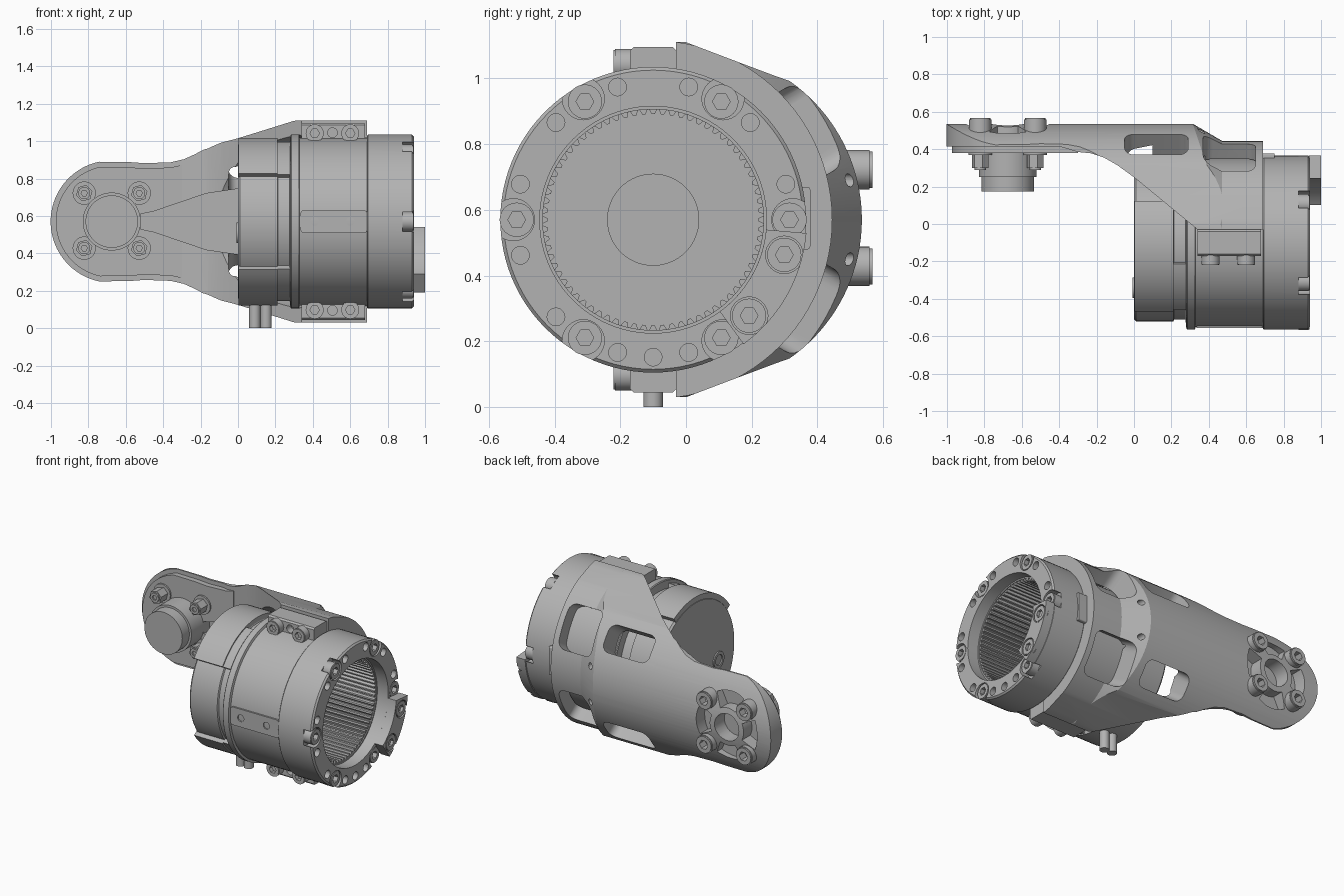
import bpy, bmesh, math
from math import sin, cos, radians, tau
from mathutils import Matrix, Vector

if "Cube" in bpy.data.objects:
    bpy.data.objects.remove(bpy.data.objects["Cube"])

AY, AZ = -0.10, 0.57          # axis of the motor, parallel to x
HX = -0.675                   # centre of the arm head

metal = bpy.data.materials.new("grey metal")
metal.use_nodes = True
metal.diffuse_color = (0.45, 0.45, 0.45, 1)
metal.node_tree.nodes["Principled BSDF"].inputs["Base Color"].default_value = (0.45, 0.45, 0.45, 1)


def finish(name, bm):
    bmesh.ops.remove_doubles(bm, verts=bm.verts, dist=1e-5)
    bmesh.ops.recalc_face_normals(bm, faces=bm.faces)
    mesh = bpy.data.meshes.new(name)
    bm.to_mesh(mesh)
    bm.free()
    mesh.materials.append(metal)
    ob = bpy.data.objects.new(name, mesh)
    bpy.context.collection.objects.link(ob)
    return ob


def prism(name, polys, axis, lo, hi, matrix=None):
    """Extrude flat outlines along an axis."""
    place = {"x": lambda u, v: (lo, u, v), "y": lambda u, v: (u, lo, v), "z": lambda u, v: (u, v, lo)}[axis]
    step = Vector([(hi - lo) * (axis == a) for a in "xyz"])
    bm = bmesh.new()
    for poly in polys:
        face = bm.faces.new([bm.verts.new(place(*p)) for p in poly])
        top = bmesh.ops.extrude_face_region(bm, geom=[face])["geom"]
        bmesh.ops.translate(bm, vec=step, verts=[g for g in top if isinstance(g, bmesh.types.BMVert)])
    if matrix:
        bmesh.ops.transform(bm, matrix=matrix, verts=bm.verts)
    return finish(name, bm)


def lathe(name, profile, steps=96):
    """Revolve (x, radius) points about the motor axis."""
    bm = bmesh.new()
    vs = [bm.verts.new((x, AY, AZ + r)) for x, r in profile]
    es = [bm.edges.new(pair) for pair in zip(vs, vs[1:])]
    bmesh.ops.spin(bm, geom=vs + es, cent=(0, AY, AZ), axis=(1, 0, 0), angle=tau, steps=steps, use_merge=True)
    return finish(name, bm)


def arc(u, v, r, a0=0, a1=360, n=32):
    last = n if a1 - a0 == 360 else n - 1
    return [(u + r * cos(radians(a0 + (a1 - a0) * i / last)),
             v + r * sin(radians(a0 + (a1 - a0) * i / last))) for i in range(n)]


def sector(u, v, r0, r1, a0, a1):
    return arc(u, v, r1, a0, a1, 24) + arc(u, v, r0, a0, a1, 24)[::-1]


def rounded(u0, u1, v0, v1, r):
    pts = []
    for i, (u, v) in enumerate([(u1 - r, v1 - r), (u0 + r, v1 - r), (u0 + r, v0 + r), (u1 - r, v0 + r)]):
        pts += arc(u, v, r, 90 * i, 90 * i + 90, 6)
    return pts


def boolean(ob, cutter, operation="DIFFERENCE"):
    mod = ob.modifiers.new("cut", "BOOLEAN")
    mod.object, mod.operation, mod.solver = cutter, operation, "EXACT"
    result = bpy.data.meshes.new_from_object(ob.evaluated_get(bpy.context.evaluated_depsgraph_get()))
    ob.modifiers.clear()
    ob.data = result
    bpy.data.objects.remove(cutter)


def polar(angle, r):
    return AY + r * cos(radians(angle)), AZ + r * sin(radians(angle))


# One socket screw mesh, shared by every screw
screw = prism("screw_master", [arc(0, 0, 1)], "z", 0, 0.92)
boolean(screw, prism("screw_rim", [arc(0, 0, 0.92)], "z", 0.5, 1), "UNION")
boolean(screw, prism("socket", [arc(0, 0, 0.52, n=6)], "z", 0.5, 1.2))
screw_mesh = screw.data
bpy.data.objects.remove(screw)


def add_screw(name, base, direction, r, h):
    ob = bpy.data.objects.new(name, screw_mesh)
    bpy.context.collection.objects.link(ob)
    ob.location, ob.scale = base, (r, r, h)
    ob.rotation_euler = Vector(direction).to_track_quat("Z", "Y").to_euler()


# Motor housing with a deep bore
lathe("motor_housing", [(0, 0), (0, .41), (.012, .42), (.21, .42), (.215, .41), (.275, .41), (.28, .46),
                        (.285, .465), (.325, .465), (.33, .45), (.695, .45), (.695, .336), (.46, .336),
                        (.46, .14), (.466, .14), (.466, 0)])
# Raised covers above and below the recessed front of the housing
prism("rear_covers", [sector(AY, AZ, .40, .448, a, a + 85) for a in (60, 215)], "x", .002, .212)
prism("rear_cover_tabs", [sector(AY, AZ, .40, .44, a, a + 40) for a in (105, 215)], "x", .2, .29)
port = prism("rear_port", [arc(-.34, .51, .055)], "x", -.008, .05)
boolean(port, prism("port_hole", [arc(-.34, .51, .035)], "x", -.1, .03))
side_pad = prism("side_pad", [rounded(.335, .69, .51, .63, .015)], "y", -.557, -.447)
boolean(side_pad, prism("pad_holes", [arc(x, AZ, .023) for x in (.41, .6)], "y", -.6, -.52))
prism("cable_pins", [arc(x, AY, .03) for x in (.09, .15)], "z", 0, .2)

# Gear end: ring with screw pockets and threaded holes
ring = lathe("gear_ring", [(.69, .336), (.69, .46), (.695, .465), (.93, .465), (.94, .455), (.94, .345),
                           (.86, .345), (.86, .336), (.69, .336)])
boolean(ring, prism("pockets", [arc(*polar(60 * i, .425), .064) for i in range(6)], "x", .88, 1))
hole_angles = [a for a in range(15, 360, 30) if a not in (315, 345)] + [270]
boolean(ring, prism("holes", [arc(*polar(a, .418), .027, n=20) for a in hole_angles], "x", .87, 1))
for i in range(6):
    add_screw("ring_screw", (.88, *polar(60 * i, .415)), (1, 0, 0), .052, .057)
pitch = 5
prism("gear_teeth", [[polar(a * pitch - 2.2, .338), polar(a * pitch - .8, .321),
                      polar(a * pitch + .8, .321), polar(a * pitch + 2.2, .338)] for a in range(72)], "x", .46, .855)

# Curved bracket on the gear end
clip = prism("end_bracket", [sector(AY, AZ, .345, .468, -54, -5)], "x", .935, 1)
boolean(clip, prism("clip_pockets", [arc(*polar(a, .413), .057) for a in (-15, -45)], "x", .975, 1.1))
for a in (-15, -45):
    add_screw("end_bracket_screw", (.96, *polar(a, .413)), (1, 0, 0), .052, .038)
prism("end_tab", [rounded(.34, .378, .48, .67, .008)], "x", .68, .75)


# Arm outline, mirrored about the motor height
def arm_outline(inset=0.0):
    half = [(.8, .6), (.33, .545), (0, .47), (-.1, .43), (-.23, .36), (-.29, .333), (-.36, .317), (-.5, .312), (-.58, .318)]
    half = [(x, AZ + h - inset) for x, h in half]
    head = arc(HX, AZ, .327 - inset, 102, 258, 40)
    return half + head + [(x, 2 * AZ - z) for x, z in reversed(half)]


def arm_section():
    half = [(-.2, .54), (0, .54), (.15, .483), (.27, .438)]
    return ([(y, AZ - h) for y, h in half] + arc(.02, AZ, .515, -55, 55, 40)
            + [(y, AZ + h) for y, h in reversed(half)])


# Arm: side profile trimmed by the outline, the section and the tapered end
side = [(-1.1, .415), (-.4, .415), (-.3, .385), (-.23, .378), (-.16, .355), (-.09, .315), (0, .25), (.34, -.03),
        (.69, -.03), (.69, .6), (-1.1, .6)]
arm = prism("arm", [side], "z", -.2, 1.4)
boolean(arm, prism("outline", [arm_outline()], "y", -.5, 1), "INTERSECT")
boolean(arm, prism("section", [arm_section()], "x", -1.3, .9), "INTERSECT")
boolean(arm, lathe("taper", [(-1.3, 0), (-1.3, 1.576), (.47, .545), (.9, .545), (.9, 0)]), "INTERSECT")
boolean(arm, lathe("bore", [(-.12, 0), (-.12, .43), (0, .47), (.33, .47), (.35, .456), (.9, .456), (.9, 0)]))

# Inset front rim of the arm
arm_rim = prism("arm_rim", [arm_outline(.028)], "y", .38, .418)
boolean(arm_rim, prism("rim_limit", [rounded(-1.2, -.3, 0, 1.2, .01)], "y", .3, .5), "INTERSECT")

# Tapered channel along the inside of the arm
channel = [(-.52, .53), (-.45, .515), (-.17, .42), (.1, .38), (.1, .76), (-.17, .72), (-.45, .625), (-.52, .61)]
for part in (arm, arm_rim):
    boolean(part, prism("channel", [channel], "y", .1, .44))


# Lightening windows, above and below
def window(outline, origin_y, angle):
    m = Matrix.Translation((0, origin_y, AZ)) @ Matrix.Rotation(radians(angle - 90), 4, "X")
    boolean(arm, prism("window", [outline], "z", .34, .8, m))


for s in (1, -1):
    window(rounded(-.05, .29, -.09, .09, .05), .02, 37 * s)
    window(rounded(.37, .65, -.145, .145, .05), AY, 30 * s)

# Head openings and small back holes
slots = [sector(HX, AZ, .125, .225, a - 26, a + 26) for a in range(0, 360, 90)]
boolean(arm, prism("head_slots", slots, "y", .445, .7))
boolean(arm, prism("head_hole", [arc(HX, AZ, .09)], "y", .43, .7))
boolean(arm, prism("back_holes", [arc(.36, AZ + s * .12, .02, n=20) for s in (1, -1)], "y", .3, .7))

# Output boss and head fasteners
prism("output_boss", [arc(HX, AZ, .155, n=64)], "y", .25, .4)
prism("output_shaft", [arc(HX, AZ, .14, n=64)], "y", .175, .3)
for sx in (1, -1):
    for sz in (1, -1):
        x, z = HX + sx * .147, AZ + .005 + sz * .147
        add_screw("head_screw", (x, .44, z), (0, 1, 0), .06, .128)
        prism("nut_seat", [arc(x, z, .062)], "y", .37, .4)
        prism("head_nut", [arc(x, z, .045, 15, 375, 6)], "y", .3, .4)
        add_screw("nut_pin", (x, .31, z), (0, -1, 0), .032, .02)
prism("wire_eyelet", [arc(-.09, AZ + s * .2, .032) for s in (1, -1)], "y", .34, .43)

# Clamp blocks, top and bottom, with their screws
for s in (1, -1):
    block = [(-.17, .44), (-.17, .515), (-.16, .525), (-.04, .525), (-.03, .515), (-.03, .44)]
    clamp = prism("clamp_block", [[(y, AZ + s * h) for y, h in block]], "x", .34, .68)
    boolean(clamp, prism("clamp_hole", [arc(.505, AZ + s * .475, .026, n=20)], "y", -.3, -.12))
    for x in (.41, .6):
        add_screw("clamp_screw", (x, -.165, AZ + s * .472), (0, -1, 0), .048, .055)

# Smooth the round faces and keep the hard edges
meshes = [o for o in bpy.context.scene.objects if o.type == "MESH"]
for o in meshes:
    o.select_set(True)
bpy.context.view_layer.objects.active = meshes[0]
bpy.ops.object.shade_smooth_by_angle(angle=radians(25))
